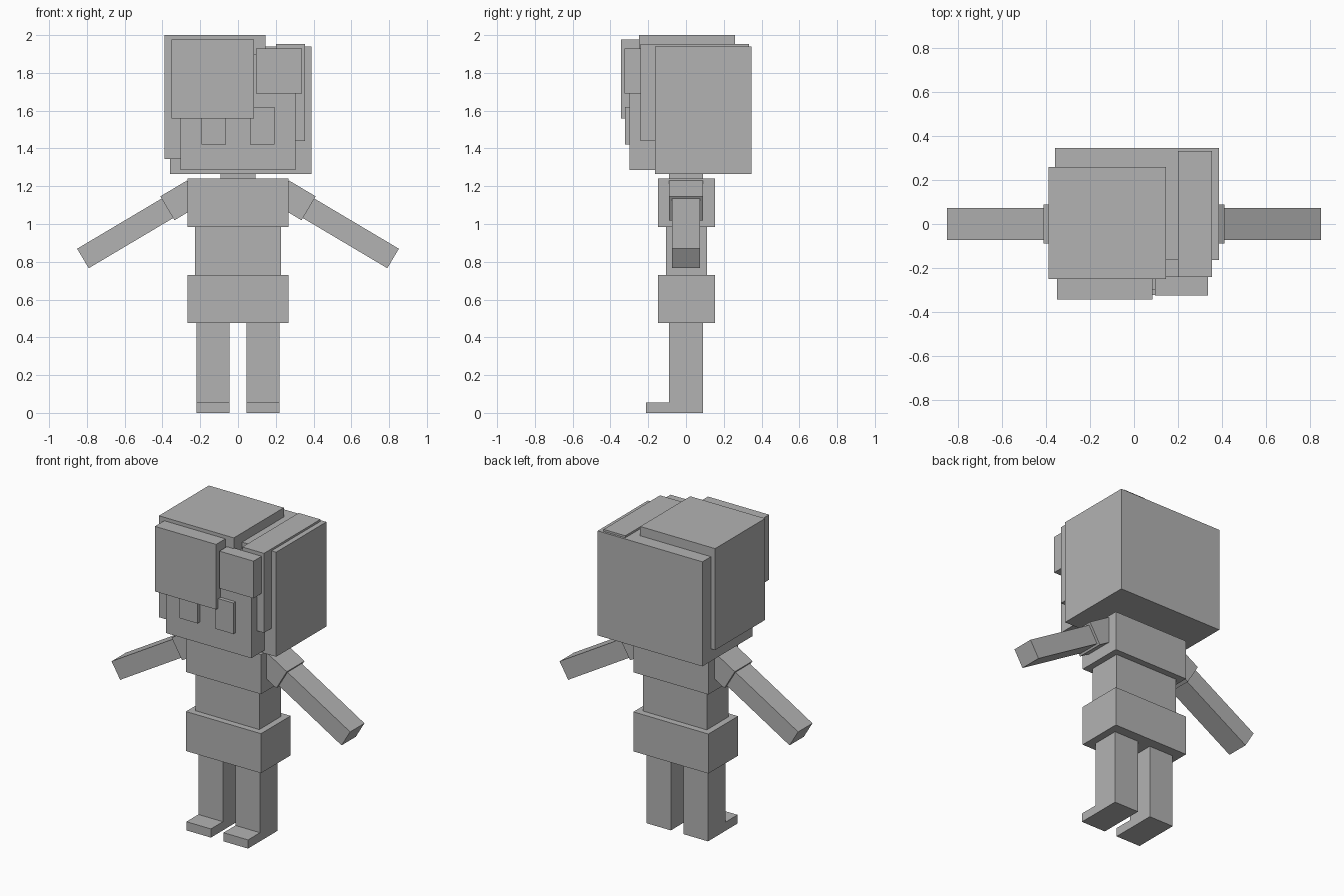
import bpy
import math
from mathutils import Matrix

if "Cube" in bpy.data.objects:
    bpy.data.objects.remove(bpy.data.objects["Cube"])

grey = bpy.data.materials.new("plain grey")
grey.diffuse_color = (0.45, 0.45, 0.45, 1)
grey.use_nodes = True
grey.node_tree.nodes["Principled BSDF"].inputs["Base Color"].default_value = grey.diffuse_color


def box(name, x, y, z, matrix=None):
    """Box spanning the given (min, max) ranges, optionally transformed."""
    bpy.ops.mesh.primitive_cube_add(size=1)
    obj = bpy.context.object
    obj.name = name
    obj.data.name = name
    size = [r[1] - r[0] for r in (x, y, z)]
    mid = [(r[0] + r[1]) / 2 for r in (x, y, z)]
    m = Matrix.Translation(mid) @ Matrix.Diagonal((*size, 1))
    obj.data.transform(matrix @ m if matrix else m)
    obj.data.materials.append(grey)
    return obj


# Head and neck
box("head", (-0.305, 0.305), (-0.30, 0.30), (1.285, 1.897))
box("neck", (-0.093, 0.093), (-0.09, 0.09), (1.22, 1.30))

# Hair blocks
box("hair_back", (-0.36, 0.388), (-0.165, 0.347), (1.265, 1.94))
box("hair_crown", (-0.39, 0.145), (-0.25, 0.26), (1.345, 2.0))
box("hair_side", (0.20, 0.355), (-0.242, 0.333), (1.44, 1.953))
box("fringe_large", (-0.352, 0.085), (-0.345, -0.25), (1.558, 1.978))
box("fringe_small", (0.095, 0.338), (-0.325, -0.24), (1.69, 1.93))

# Torso
box("chest", (-0.268, 0.268), (-0.148, 0.154), (0.985, 1.24))
box("waist", (-0.227, 0.227), (-0.107, 0.112), (0.73, 0.985))
box("pelvis", (-0.268, 0.268), (-0.148, 0.154), (0.475, 0.73))

# Paired parts
for side, s in (("left", 1), ("right", -1)):
    def span(a, b):
        return tuple(sorted((s * a, s * b)))

    box("eye_" + side, span(0.063, 0.193), (-0.323, -0.295), (1.42, 1.62))
    box("leg_" + side, span(0.045, 0.22), (-0.09, 0.09), (0.0, 0.475))
    box("foot_" + side, span(0.045, 0.22), (-0.212, -0.09), (0.0, 0.056))

    # Arm pieces run along a sloped axis that starts at the shoulder end
    slope = Matrix.Rotation(s * math.radians(30.7), 4, 'Y')
    joint = Matrix.Translation((s * 0.374, 0, 1.083)) @ slope
    box("shoulder_" + side, span(-0.165, 0.0), (-0.09, 0.09), (-0.0735, 0.0735), joint)
    box("arm_" + side, span(-0.02, 0.52), (-0.073, 0.073), (-0.06, 0.06), joint)
